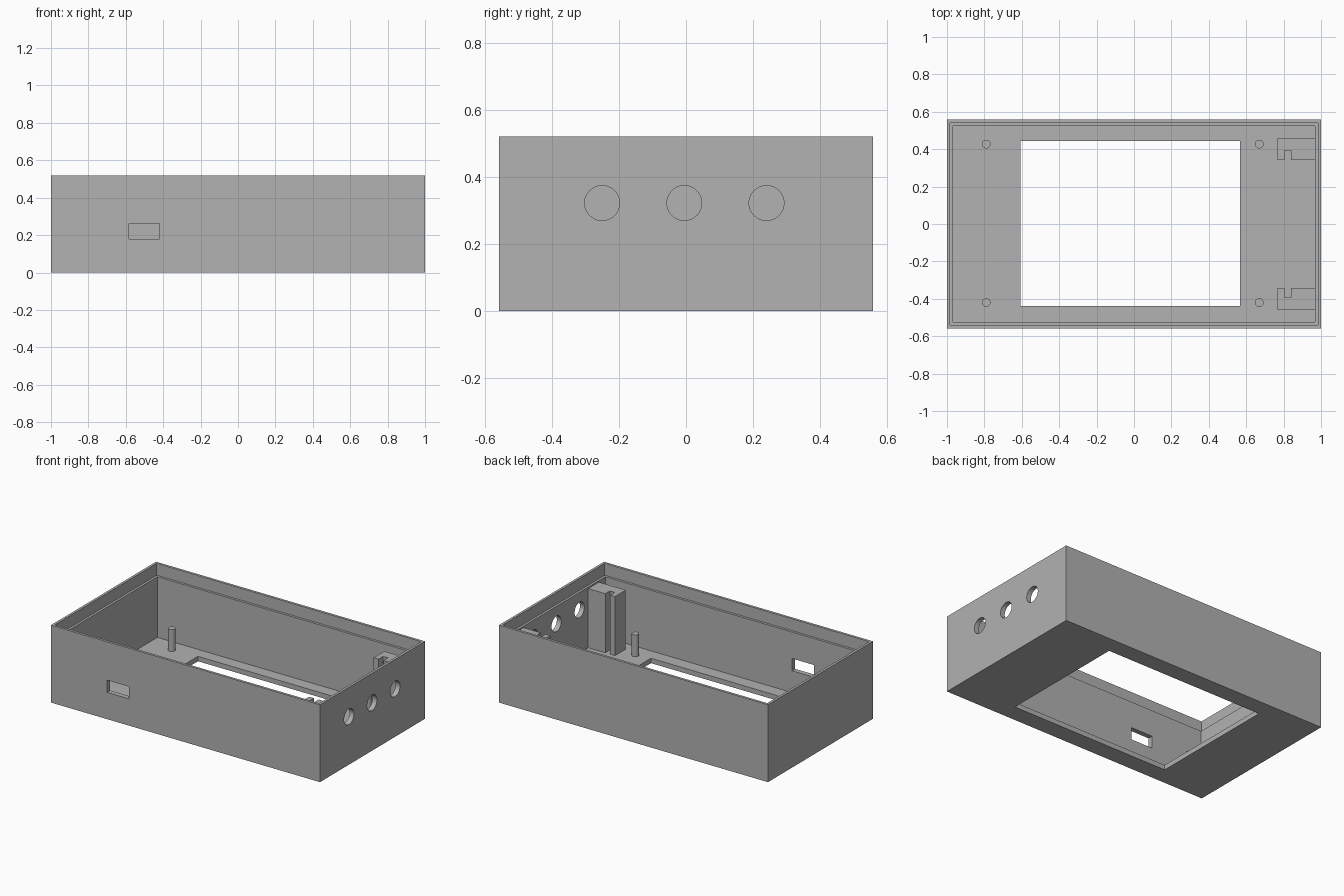
import bpy, bmesh, math
from mathutils import Matrix

if "Cube" in bpy.data.objects:
    bpy.data.objects.remove(bpy.data.objects["Cube"], do_unlink=True)

GREY = (0.445, 0.445, 0.445, 1)
mat = bpy.data.materials.new("plain grey")
mat.use_nodes = True
mat.diffuse_color = GREY
mat.node_tree.nodes["Principled BSDF"].inputs["Base Color"].default_value = GREY

# Overall sizes
HX, HY, H = 1.0, 0.558, 0.52
FLOOR, LEDGE = 0.033, 0.44
WALL, LIP = 0.033, 0.017


def finish(name, bm):
    mesh = bpy.data.meshes.new(name)
    bm.to_mesh(mesh)
    bm.free()
    mesh.materials.append(mat)
    ob = bpy.data.objects.new(name, mesh)
    bpy.context.collection.objects.link(ob)
    return ob


def box(name, x, y, z):
    bm = bmesh.new()
    bmesh.ops.create_cube(bm, size=1)
    for v in bm.verts:
        for i, (lo, hi) in enumerate((x, y, z)):
            v.co[i] = lo if v.co[i] < 0 else hi
    return finish(name, bm)


def cylinder(name, centre, radius, depth, axis="Z", sides=48):
    bm = bmesh.new()
    turn = Matrix.Rotation(math.pi / 2, 4, "Y") if axis == "X" else Matrix()
    bmesh.ops.create_cone(bm, cap_ends=True, segments=sides, radius1=radius,
                          radius2=radius, depth=depth,
                          matrix=Matrix.Translation(centre) @ turn)
    return finish(name, bm)


def activate(ob):
    bpy.ops.object.select_all(action="DESELECT")
    ob.select_set(True)
    bpy.context.view_layer.objects.active = ob


def cut(ob, cutter):
    cutter.hide_render = True
    mod = ob.modifiers.new("cut", "BOOLEAN")
    mod.operation, mod.solver, mod.object = "DIFFERENCE", "EXACT", cutter
    activate(ob)
    bpy.ops.object.modifier_apply(modifier=mod.name)
    bpy.data.objects.remove(cutter, do_unlink=True)


def smooth(ob):
    activate(ob)
    bpy.ops.object.shade_smooth_by_angle(angle=math.radians(30))


# Open case with a stepped rim
case = box("case", (-HX, HX), (-HY, HY), (0, H))
for inset, bottom in ((WALL, FLOOR), (LIP, LEDGE)):
    ix, iy = HX - inset, HY - inset
    cut(case, box("cavity_cutter", (-ix, ix), (-iy, iy), (bottom, H + 0.1)))

# Screen window in the floor and port in the front wall
cut(case, box("window_cutter", (-0.608, 0.567), (-0.438, 0.443), (-0.1, 0.1)))
cut(case, box("port_cutter", (-0.583, -0.42), (-0.7, -0.45), (0.18, 0.262)))

# Three round holes in the side wall
for y in (-0.25, -0.005, 0.24):
    cut(case, cylinder("hole_cutter", (HX, y, 0.322), 0.052, 0.2, "X"))
smooth(case)

# Mounting posts
POST_TOP = 0.18
for side, x in (("right", -0.79), ("left", 0.67)):
    for end, y in (("front", -0.42), ("back", 0.427)):
        z0 = FLOOR - 0.01
        post = cylinder(f"{side}_{end}_post", (x, y, (z0 + POST_TOP) / 2),
                        0.023, POST_TOP - z0, sides=32)
        smooth(post)

# Tall slotted brackets against the side wall
for end, s in (("front", -1), ("back", 1)):
    def span(a, b):
        return sorted((s * a, s * b))
    bracket = box(f"{end}_bracket", (0.768, HX - WALL + 0.005),
                  span(0.343, 0.457), (FLOOR - 0.005, 0.43))
    cut(bracket, box("slot_cutter", (0.804, 0.84), span(0.3, 0.392), (-0.1, 0.6)))
